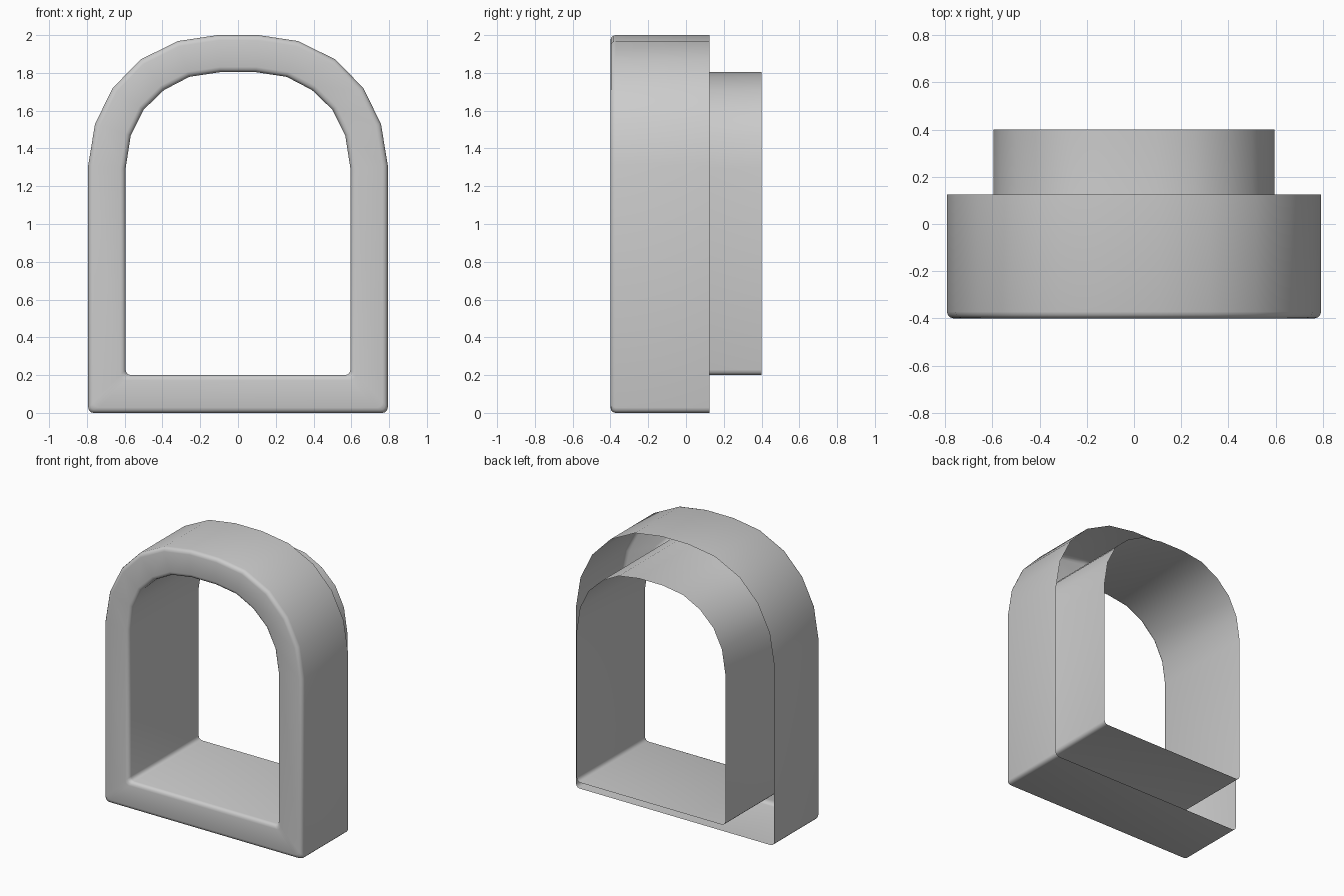
import bpy, bmesh, math

if "Cube" in bpy.data.objects:
    bpy.data.objects.remove(bpy.data.objects["Cube"])

R = 0.028          # rounding of front edges and bottom corners
FRONT, OUTER_BACK, INNER_BACK = -0.4, 0.125, 0.4


def arch_loop(half_w, bottom, arc):
    """Closed arch outline (x, z), counter-clockwise from the front."""
    right = []
    for k in range(4):  # rounded bottom corner
        a = math.radians(-90 + 30 * k)
        right.append((half_w - R + R * math.cos(a), bottom + R + R * math.sin(a)))
    right += arc
    return right + [(-x, z) for x, z in reversed(right)]


outer = arch_loop(0.793, 0.0, [(0.793, 1.31), (0.757, 1.53), (0.663, 1.72),
                               (0.517, 1.87), (0.32, 1.968), (0.108, 2.0)])
inner = arch_loop(0.595, 0.2, [(0.595, 1.295), (0.568, 1.468), (0.5, 1.605),
                               (0.392, 1.709), (0.258, 1.779), (0.095, 1.804)])

# Cross-section: (blend from outer to inner outline, y), back of outer wall to back of sleeve
angles = [math.radians(30 * k) for k in range(4)]
edge = [(R * (1 - math.cos(a)) / 0.2, FRONT + R * (1 - math.sin(a))) for a in angles]
section = [(0, OUTER_BACK)] + edge + [(1 - t, y) for t, y in reversed(edge)] + [(1, INNER_BACK)]

# Window surround: outer casing, rounded front rim and inner sleeve, open at the back
bm = bmesh.new()
rings = []
for t, y in section:
    rings.append([bm.verts.new((ox + (ix - ox) * t, y, oz + (iz - oz) * t))
                  for (ox, oz), (ix, iz) in zip(outer, inner)])
n = len(outer)
for a, b in zip(rings, rings[1:]):
    for i in range(n):
        j = (i + 1) % n
        bm.faces.new((a[i], a[j], b[j], b[i]))

mesh = bpy.data.meshes.new("arched_window_frame")
bm.to_mesh(mesh)
bm.free()
frame = bpy.data.objects.new("arched_window_frame", mesh)
bpy.context.collection.objects.link(frame)
bpy.context.view_layer.objects.active = frame
frame.select_set(True)
bpy.ops.object.shade_smooth_by_angle(angle=math.radians(40))
